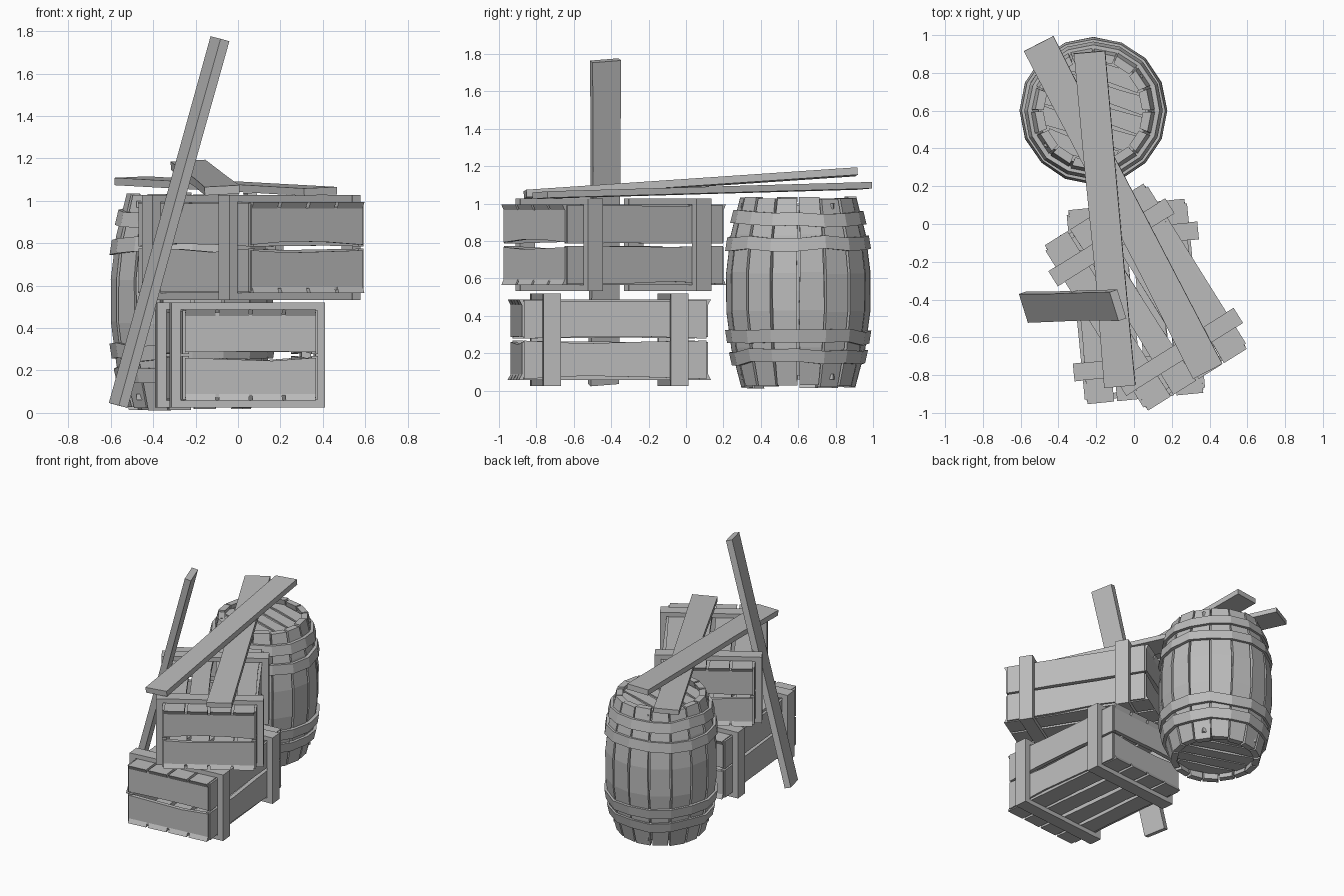
import bpy, bmesh, math, random
from mathutils import Vector, Matrix

random.seed(4)
if "Cube" in bpy.data.objects:
    bpy.data.objects.remove(bpy.data.objects["Cube"])

wood = bpy.data.materials.new("weathered_grey")
wood.use_nodes = True
GREY = (0.5, 0.5, 0.5, 1)
wood.diffuse_color = GREY
wood.node_tree.nodes["Principled BSDF"].inputs["Base Color"].default_value = GREY


def finish(name, bm, matrix=Matrix()):
    bmesh.ops.recalc_face_normals(bm, faces=bm.faces)
    bm.transform(matrix)
    mesh = bpy.data.meshes.new(name)
    bm.to_mesh(mesh)
    bm.free()
    mesh.materials.append(wood)
    obj = bpy.data.objects.new(name, mesh)
    bpy.context.collection.objects.link(obj)
    return obj


def loft(bm, rings, closed=False):
    """Skin a row of equal vertex rings, capping the ends of an open row."""
    rows = [[bm.verts.new(p) for p in ring] for ring in rings]
    pairs = list(zip(rows, rows[1:]))
    if closed:
        pairs.append((rows[-1], rows[0]))
    else:
        bm.faces.new(rows[0])
        bm.faces.new(rows[-1])
    for a, b in pairs:
        for i in range(len(a)):
            j = (i + 1) % len(a)
            bm.faces.new((a[i], a[j], b[j], b[i]))


def board(bm, start, end, across, width, thick, wobble=0.0, flare=0.0):
    """Hewn board: uneven edges along its length, outer face longer by flare."""
    start, end = Vector(start), Vector(end)
    along = (end - start).normalized()
    out = along.cross(Vector(across)).normalized()
    side = out.cross(along)
    rings = []
    steps = 3 if wobble else 1
    for k in range(steps + 1):
        centre = start.lerp(end, k / steps)
        push = along * flare * (-1 if k == 0 else 1 if k == steps else 0)
        inner = 0 < k < steps
        left, right = [width / 2 - (random.uniform(0, wobble) if inner else 0) for _ in "lr"]
        rings.append([centre - side * left - out * thick / 2,
                      centre + side * right - out * thick / 2,
                      centre + side * right + out * thick / 2 + push,
                      centre - side * left + out * thick / 2 + push])
    loft(bm, rings)


# Crate: boarded box held by two square rings of battens
def crate(name, location, turn):
    place = Matrix.Translation(location) @ Matrix.Rotation(math.radians(turn), 4, "Z")
    walls, battens = bmesh.new(), bmesh.new()
    for s in (-1, 1):
        for z in (-0.108, 0.108):
            board(walls, (0.305 * s, -0.49, z), (0.305 * s, 0.49, z), (0, 0, s), 0.205, 0.03, 0.018)
            board(walls, (-0.31, 0.485 * s, z), (0.31, 0.485 * s, z), (0, 0, -s), 0.19, 0.03, 0.018)
        for i in range(4):
            x = (i - 1.5) * 0.158
            board(walls, (x, -0.5, 0.2 * s), (x, 0.5, 0.2 * s), (-s, 0, 0), 0.142, 0.03, 0.012, 0.016)
        for y in (-0.342, 0.342):
            board(battens, (0.342 * s, y, -0.247), (0.342 * s, y, 0.247), (0, s, 0), 0.095, 0.045)
            board(battens, (-0.36, y, 0.231 * s), (0.36, y, 0.231 * s), (0, s, 0), 0.092, 0.032)
    finish(name + "_boards", walls, place)
    finish(name + "_battens", battens, place)


crate("lower_crate", (0.01, -0.41, 0.273), 5.6)
crate("upper_crate", (0.062, -0.387, 0.78), 32)

# Barrel
AXIS = Matrix.Translation((-0.215, 0.6, 0))
SIDES = 16
BULGE, RIM, MIDDLE, HALF = 0.385, 0.305, 0.535, 0.505


def radius(z):
    return BULGE - (BULGE - RIM) * abs((z - MIDDLE) / HALF) ** 2


def polar(r, angle, z):
    return Vector((r * math.cos(angle), r * math.sin(angle), z))


staves = bmesh.new()
for i in range(SIDES):
    mid = (i + 0.5) * math.tau / SIDES
    low, high = 0.03 - random.uniform(0, 0.02), 1.04 - random.uniform(0, 0.015)
    shift = random.uniform(-0.006, 0.006)
    rings = []
    for k in range(6):
        z = low + (high - low) * k / 5
        r = radius(z) + shift
        half = math.pi / SIDES * random.uniform(0.86, 0.95)
        rings.append([polar(r - 0.045, mid - half, z), polar(r, mid - half, z),
                      polar(r, mid + half, z), polar(r - 0.045, mid + half, z)])
    loft(staves, rings)
finish("barrel_staves", staves, AXIS)

# Inner lining closes the cracks between the staves
lining = bmesh.new()
levels = [0.08 + 0.91 * k / 6 for k in range(7)]
loft(lining, [[polar(radius(z) - 0.03, i * math.tau / SIDES, z) for i in range(SIDES)]
              for z in levels])
finish("barrel_lining", lining, AXIS)

# Hoops
hoops = bmesh.new()
for z in (0.18, 0.285, 0.785, 0.92):
    rings = []
    for i in range(SIDES):
        a = i * math.tau / SIDES
        h = z + random.uniform(-0.012, 0.012)
        lo, hi = h - 0.035, h + 0.035
        rings.append([polar(radius(lo) - 0.01, a, lo), polar(radius(lo) + 0.02, a, lo),
                      polar(radius(hi) + 0.02, a, hi), polar(radius(hi) - 0.01, a, hi)])
    loft(hoops, rings, closed=True)
finish("barrel_hoops", hoops, AXIS)

# Boarded barrel heads
heads = bmesh.new()
for z in (0.075, 0.985):
    for i in range(5):
        x = (i - 2) * 0.105
        reach = math.sqrt(0.285 ** 2 - x ** 2)
        board(heads, (x, -reach, z), (x, reach, z), (1, 0, 0), 0.098, 0.03, 0.01)
finish("barrel_heads", heads, AXIS @ Matrix.Rotation(math.radians(72), 4, "Z"))

# Loose planks: name, start, end, direction across, width, thickness
for name, start, end, across, width, thick in (
    ("upper_loose_plank", (-0.235, 0.91, 1.17), (-0.075, -0.86, 1.05), (1, 0.05, 0.05), 0.165, 0.04),
    ("lower_loose_plank", (-0.505, 0.955, 1.095), (0.39, -0.78, 1.045), (0.9, 0.46, 0.04), 0.175, 0.035),
    ("leaning_plank", (-0.565, -0.44, 0.035), (-0.085, -0.43, 1.765), (0.05, -0.15, 0), 0.16, 0.045),
):
    plank = bmesh.new()
    board(plank, start, end, across, width, thick, 0.008)
    finish(name, plank)
